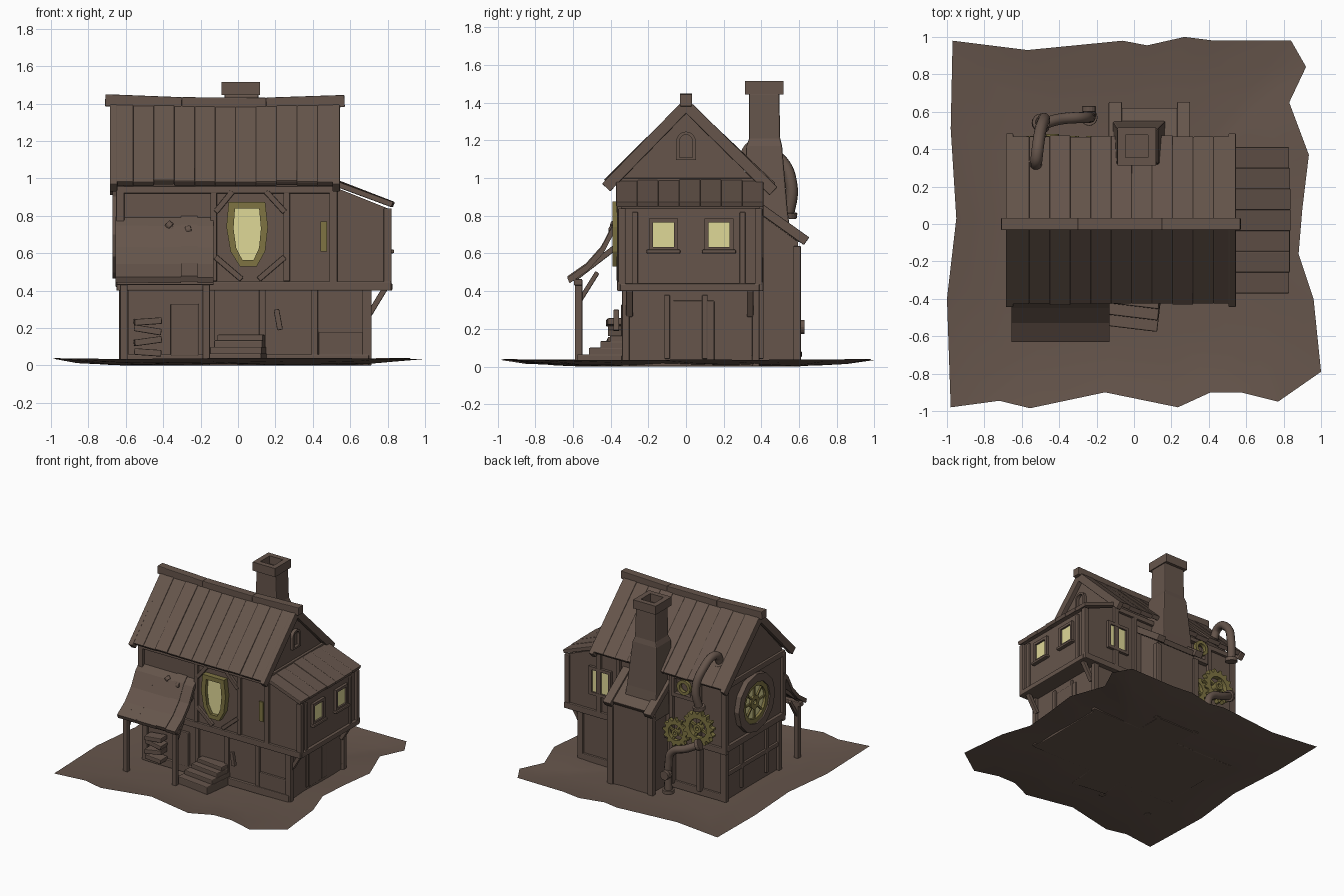
import bpy, bmesh, math, random
from mathutils import Vector, Matrix

if "Cube" in bpy.data.objects:
    bpy.data.objects.remove(bpy.data.objects["Cube"])
random.seed(4)

def material(name, rgb):
    m = bpy.data.materials.new(name)
    m.diffuse_color = (*rgb, 1)
    m.use_nodes = True
    m.node_tree.nodes["Principled BSDF"].inputs["Base Color"].default_value = m.diffuse_color
    return m

WOOD = material("dark brown wood", (0.132, 0.091, 0.071))
BRASS = material("aged brass", (0.21, 0.175, 0.055))
GLASS = material("lit glass", (0.74, 0.69, 0.31))

def finish(name, bm, mat, bevel=0.0, smooth=False):
    bmesh.ops.recalc_face_normals(bm, faces=bm.faces)
    me = bpy.data.meshes.new(name)
    bm.to_mesh(me); bm.free()
    me.materials.append(mat)
    ob = bpy.data.objects.new(name, me)
    bpy.context.collection.objects.link(ob)
    if bevel:
        b = ob.modifiers.new("soft edges", 'BEVEL')
        b.width, b.segments, b.limit_method = bevel, 2, 'ANGLE'
    if smooth:
        bpy.ops.object.select_all(action='DESELECT')
        ob.select_set(True); bpy.context.view_layer.objects.active = ob
        bpy.ops.object.shade_smooth_by_angle(angle=math.radians(40))
    return ob

def box(name, lo, hi, mat=WOOD, bevel=0.006, turn=0):
    lo, hi = Vector(lo), Vector(hi)
    bm = bmesh.new()
    bmesh.ops.create_cube(bm, size=1, matrix=Matrix.Translation((lo + hi) / 2)
                          @ Matrix.Rotation(turn, 4, 'Z') @ Matrix.Diagonal((*(hi - lo), 1)))
    return finish(name, bm, mat, bevel)

def beam(name, p, q, w=0.035, t=0.035, side=(1, 0, 0), mat=WOOD, bevel=0.005):
    """Square timber from p to q; w is measured along 'side'."""
    p, q = Vector(p), Vector(q)
    d = (q - p).normalized()
    s = Vector(side); s = (s - d * s.dot(d)).normalized()
    rot = Matrix((s, d, s.cross(d))).transposed().to_4x4()
    bm = bmesh.new()
    bmesh.ops.create_cube(bm, size=1, matrix=Matrix.Translation((p + q) / 2) @ rot
                          @ Matrix.Diagonal((w, (q - p).length, t, 1)))
    return finish(name, bm, mat, bevel)

# wall planes: map (across, up, outward) to space
def front(y): return lambda u, v, d: (u, y - d, v)
def back(y): return lambda u, v, d: (u, y + d, v)
def left(x): return lambda u, v, d: (x - d, u, v)
def right(x): return lambda u, v, d: (x + d, u, v)

def prism(name, pts, plane, d0, d1, mat=WOOD, bevel=0.0):
    bm = bmesh.new()
    a, b = ([bm.verts.new(plane(u, v, d)) for u, v in pts] for d in (d0, d1))
    n = len(pts)
    bm.faces.new(a); bm.faces.new(b)
    for i in range(n):
        bm.faces.new((a[i], a[(i + 1) % n], b[(i + 1) % n], b[i]))
    return finish(name, bm, mat, bevel)

def band(name, outer, inner, plane, d0, d1, mat, closed=True):
    """Flat ring or arc between two equally long outlines."""
    bm = bmesh.new()
    rows = [[bm.verts.new(plane(u, v, d)) for u, v in o]
            for o, d in ((outer, d0), (outer, d1), (inner, d1), (inner, d0))]
    n = len(outer)
    for i in range(n if closed else n - 1):
        j = (i + 1) % n
        for k in range(4):
            r, s = rows[k], rows[(k + 1) % 4]
            bm.faces.new((r[i], r[j], s[j], s[i]))
    if not closed:
        for i in (0, -1):
            bm.faces.new([r[i] for r in rows])
    return finish(name, bm, mat)

def arc(c, r, a0=0, a1=360, n=32, full=True):
    steps = n if full else n - 1
    return [(c[0] + r * math.cos(math.radians(a0 + (a1 - a0) * i / steps)),
             c[1] + r * math.sin(math.radians(a0 + (a1 - a0) * i / steps))) for i in range(n)]

def gear(name, c, r, plane, d0, d1, teeth=11, mat=BRASS):
    n = teeth * 4
    outer = []
    for i in range(n):
        a, rr = 2 * math.pi * i / n, r if i % 4 < 2 else r * 0.82
        outer.append((c[0] + rr * math.cos(a), c[1] + rr * math.sin(a)))
    band(name, outer, arc(c, r * 0.55, n=n), plane, d0, d1, mat)
    band(name + " hub", arc(c, r * 0.25), arc(c, r * 0.1), plane, d0, d1 + 0.01, mat)
    for k in range(4):
        a = math.pi * k / 2 + 0.4
        p, q = ((c[0] + m * r * math.cos(a), c[1] + m * r * math.sin(a)) for m in (0.2, 0.6))
        m = (d0 + d1) / 2
        beam(name + " spoke", plane(*p, m), plane(*q, m), r * 0.14, r * 0.14, plane(0, 0, 1), mat, 0)

def pipe(name, pts, r, mat=WOOD):
    cu = bpy.data.curves.new(name, 'CURVE')
    cu.dimensions, cu.bevel_depth, cu.bevel_resolution, cu.use_fill_caps = '3D', r, 3, True
    sp = cu.splines.new('BEZIER')
    sp.bezier_points.add(len(pts) - 1)
    for b, p in zip(sp.bezier_points, pts):
        b.co, b.handle_left_type, b.handle_right_type = p, 'AUTO', 'AUTO'
    ob = bpy.data.objects.new(name, cu)
    bpy.context.collection.objects.link(ob)
    bpy.ops.object.select_all(action='DESELECT')
    ob.select_set(True); bpy.context.view_layer.objects.active = ob
    bpy.ops.object.convert(target='MESH')
    ob.data.materials.clear(); ob.data.materials.append(mat)
    for p, q in ((pts[0], pts[1]), (pts[-1], pts[-2])):     # end flanges
        d = (Vector(q) - Vector(p)).normalized()
        bm = bmesh.new()
        bmesh.ops.create_cone(bm, cap_ends=True, segments=16, radius1=r * 1.5, radius2=r * 1.5, depth=0.03,
            matrix=Matrix.Translation(Vector(p) + d * 0.015) @ d.to_track_quat('Z', 'Y').to_matrix().to_4x4())
        finish(name + " flange", bm, mat, 0.004)

def window(name, u0, u1, v0, v1, plane, f=0.025):
    prism(name + " glass", [(u0, v0), (u1, v0), (u1, v1), (u0, v1)], plane, 0, 0.008, GLASS)
    o = [(u0 - f, v0 - f), (u1 + f, v0 - f), (u1 + f, v1 + f), (u0 - f, v1 + f)]
    band(name + " frame", o, [(u0, v0), (u1, v0), (u1, v1), (u0, v1)], plane, 0, 0.022, WOOD)

# ground: ragged sheet that dips to z = 0 in the middle
rim = [(-.97, .98), (-.57, .93), (-.06, .98), (.07, .955), (.27, 1), (.43, .98), (.84, .98), (.92, .84), (.83, .65),
       (.935, .37), (.9, .08), (.88, -.16), (.96, -.4), (1, -.79), (.77, -.95), (.57, -.9), (.41, -.9), (.235, -.98),
       (-.155, -.9), (-.556, -.985), (-.72, -.945), (-.98, -.98), (-1, -.4), (-.95, .03), (-.98, .51)]
bm = bmesh.new()
rings = [[bm.verts.new((x * s, y * s, z + random.uniform(0, j))) for x, y in rim]
         for s, z, j in ((1, .034, .006), (.86, .012, .014), (.7, .003, .01), (.4, 0, .002))]
for a, b in zip(rings, rings[1:]):
    for i in range(len(rim)):
        j = (i + 1) % len(rim)
        bm.faces.new((a[j], a[i], b[i], b[j]))
bm.faces.new(rings[-1])
g = finish("ground", bm, WOOD, smooth=True)
if g.data.polygons[-1].normal.z < 0:
    g.data.flip_normals()

# house bodies
box("lower storey", (-.61, -.32, 0), (.69, .37, .43))
prism("upper storey", [(-.345, .43), (.39, .43), (.39, .955), (0, 1.36), (-.345, .99)], right(0), -.63, .51)
prism("side wing", [(.5, .40), (.80, .40), (.80, .84), (.5, .96)], front(0), .345, -.39)

# main roof planks, barge boards and sagging ridge
for s, ey in ((-1, -.42), (1, .46)):
    ez = 0.975 if s < 0 else .955
    n = 11
    for i in range(n):
        x = -.67 + 1.205 * (i + .5) / n
        sag = .012 * (1 - ((x + .07) / .6) ** 2)
        j = random.uniform(-.006, .004)
        beam("roof plank", (x, ey + s * j, ez + j), (x, 0, 1.405 - sag + j * .5), 1.2 / n + .002, .035)
    for x in (-.665, .525):
        beam("barge board", (x, ey * 1.01, ez - .025), (x, 0, 1.385), .04, .06)
for x0, x1, z0, z1 in ((-.71, -.3, 1.418, 1.402), (-.3, .15, 1.402, 1.4), (.15, .57, 1.4, 1.414)):
    beam("ridge beam", (x0, 0, z0), (x1, 0, z1), .065, .065, (0, 1, 0))

# side wing roof
for i in range(7):
    y = -.37 + .78 * (i + .5) / 7
    j = random.uniform(-.005, .005)
    beam("wing roof plank", (.5, y, .985 + j), (.83 + j, y, .86), .113, .03, (0, 1, 0))

# timber frame: posts, rails and jetty beams
for x, y in ((-.61, -.32), (-.61, .37), (.69, -.32), (.69, .37)):
    box("lower corner post", (x - .025, y - .02, 0), (x + .025, y + .02, .42))
for x, y in ((-.63, -.345), (-.63, .39), (.51, -.345), (.51, .39), (.80, -.34), (.80, .385)):
    box("upper corner post", (x - .022, y - .02, .43), (x + .022, y + .02, .84 if x > .6 else .96))
for y in (-.345, .39):
    box("jetty beam", (-.65, y - .02, .40), (.82, y + .02, .45))
    box("wall plate", (-.65, y - .02, .92), (.52, y + .02, .96))
    box("sole beam", (-.62, (y * .94) - .02, 0), (.7, (y * .94) + .02, .06))
box("left jetty beam", (-.655, -.35, .42), (-.61, .39, .47))
box("left tie beam", (-.65, -.36, .93), (-.61, .39, .975))
box("right jetty beam", (.78, -.35, .40), (.825, .39, .44))
box("gable tie beam", (.5, -.36, .94), (.53, .39, 1.0))
for x in (-.13, .26):
    box("front upper stud", (x - .018, -.362, .45), (x + .018, -.33, .94))
for x in (-.14, .13, .41):
    box("front lower stud", (x - .018, -.336, .04), (x + .018, -.31, .41))
for y in (-.1, .1):
    box("side lower stud", (.68, y - .015, .04), (.703, y + .015, .38))
    box("left lower stud", (-.63, y * 1.6 - .015, .04), (-.6, y * 1.6 + .015, .43))
box("side door", (.68, -.07, .03), (.698, .15, .35))
box("left rail", (-.628, -.32, .2), (-.6, .37, .235))
for y in (-.27, .3):
    beam("wing stud", (.805, y, .42), (.805, y, .82), .03, .02, (0, 1, 0))
for y in (-.3, .34):
    beam("wing brace", (.70, y, .27), (.785, y, .41), .035, .03, (0, 1, 0))
# braces around the tall front window
for (x0, z0), (x1, z1) in (((-.12, .82), (-.03, .93)), ((.25, .82), (.15, .93)),
                           ((-.12, .58), (.02, .46)), ((.25, .58), (.11, .46))):
    beam("front brace", (x0, -.35, z0), (x1, -.35, z1), .035, .03, (0, 1, 0))
box("front panel", (.43, -.337, .05), (.67, -.31, .18))

# tall front window
out = [(-.05, .875), (.145, .875), (.16, .74), (.145, .61), (.10, .53), (.01, .53), (-.04, .61), (-.062, .74)]
ins = [(.05 + (u - .05) * .66, .70 + (v - .70) * .80) for u, v in out]
prism("tall window glass", ins, front(.0), .345, .362, GLASS)
band("tall window frame", out, ins, front(0), .34, .39, BRASS)

# wing windows
window("front wing window", .44, .56, .61, .77, front(.345))
box("front window brass panel", (.44, -.357, .61), (.475, -.345, .77), BRASS, 0)
window("back wing window", .42, .57, .60, .78, back(.39))
for y in (-.12, .175):
    window("side window", y - .055, y + .055, .635, .765, right(.80), .022)
    box("side window sill", (.8, y - .09, .60), (.835, y + .09, .62))

# arched attic window on the gable
arch = [(-.035, 1.11), (.035, 1.11)] + arc((0, 1.195), .035, 0, 180, 9, False)
big = [(-.052, 1.095), (.052, 1.095)] + arc((0, 1.195), .052, 0, 180, 9, False)
band("attic window frame", big, arch, right(.51), 0, .025, WOOD)

# round window on the left gable wall
c = (.04, .70)
band("round window wood ring", arc(c, .235, n=12), arc(c, .17, n=12), left(.0), .62, .672, WOOD)
prism("round window glass", arc(c, .17), left(0), .62, .639, GLASS)
band("round window brass ring", arc(c, .175), arc(c, .13), left(0), .63, .66, BRASS)
band("round window hub", arc(c, .055), arc(c, .02), left(0), .63, .655, BRASS)
for k in range(8):
    a = math.pi * k / 4
    beam("round window spoke", (-.645, c[0] + .04 * math.cos(a), c[1] + .04 * math.sin(a)),
         (-.645, c[0] + .14 * math.cos(a), c[1] + .14 * math.sin(a)), .014, .014, mat=BRASS, bevel=0)

# porch: swept roof planks, posts, braces, lintel
sweep = [(-.63, .475), (-.53, .545), (-.45, .635), (-.39, .75), (-.34, .80)]
for i in range(6):
    x0, j = -.655 + .525 * i / 6, random.uniform(-.005, .005)
    prism("porch roof plank", [(y, z + j) for y, z in sweep] + [(y + .012, z + j - .03) for y, z in sweep[::-1]],
          right(x0), 0, .525 / 6)
for x in (-.61, -.17):
    box("porch post", (x - .02, -.59, 0), (x + .02, -.55, .46))
    beam("porch rafter", (x, -.6, .46), (x, -.34, .66), .03, .03)
    beam("porch brace", (x, -.57, .34), (x, -.47, .5), .025, .025)
box("porch lintel", (-.65, -.595, .43), (-.13, -.55, .465))

# front door, little window, shelves under the porch
box("door", (-.36, -.345, .05), (-.21, -.32, .33))
band("door frame", [(-.39, .04), (-.18, .04), (-.18, .38), (-.39, .38)],
     [(-.36, .04), (-.21, .04), (-.21, .33), (-.36, .33)], front(.32), 0, .04, WOOD)
band("porch window frame", [(-.54, .27), (-.42, .27), (-.42, .365), (-.54, .365)],
     [(-.52, .29), (-.44, .29), (-.44, .345), (-.52, .345)], front(.32), 0, .025, WOOD)
for k, (z, a) in enumerate(((.07, .05), (.13, -.1), (.19, .12), (.235, -.05))):
    beam("stacked board", (-.555, -.37 - .01 * (k % 2), z + a * .1), (-.41, -.37, z - a * .1), .09, .035, (0, 1, 0))

# skewed entrance steps
for y0, z in ((-.56, .065), (-.50, .10), (-.44, .135), (-.39, .165)):
    box("entrance step", (-.13 - (y0 + .47) * -.3, y0, 0), (.14, -.30, z), turn=-.12)

# front machinery
gear("upper front gear", (.30, .69), .088, front(.345), .01, .035)
gear("lower front gear", (.305, .52), .098, front(.345), .01, .045)
d = (.205, .305)
band("dial rim", arc(d, .092), arc(d, .07), front(.32), 0, .04, WOOD)
prism("dial brass half", arc(d, .088, -70, 70, 14, False) + [d], front(.32), 0, .045, BRASS)
prism("dial hub", arc(d, .03, n=16), front(.32), 0, .06, WOOD)
beam("dial lever", (.205, -.37, .3), (.225, -.37, .19), .03, .03)

# brass ornament above the porch
o = (-.395, .82)
band("ornament upper arc", arc(o, .108, -15, 195, 20, False), arc(o, .068, -15, 195, 20, False),
     front(.345), 0, .035, BRASS, False)
band("ornament ring", arc(o, .04), arc(o, .022), front(.345), 0, .04, WOOD)
o = (-.4, .73)
band("ornament lower arc", arc(o, .085, 170, 330, 16, False), arc(o, .05, 170, 330, 16, False),
     front(.345), 0, .06, BRASS, False)
pipe("ornament pipe", [(-.38, -.38, .76), (-.32, -.39, .71), (-.25, -.39, .73)], .014)

# chimney base with lean-to roof, then the stack
prism("chimney base", [(.36, 0), (.595, 0), (.595, .66), (.36, .84)], right(0), -.09, .26)
for y in (-.1, .265):
    beam("lean-to rafter", (y, .36, .865), (y, .64, .665), .07, .05)
    box("base post", (y - .025, .57, 0), (y + .025, .61, .64))
beam("lean-to roof", (.083, .36, .855), (.083, .61, .675), .36, .04)
bm = bmesh.new()
prev = None
for x0, x1, y0, y1, z in ((-.12, .18, .3, .57, .6), (-.11, .16, .31, .54, .82), (-.09, .13, .32, .51, 1.17),
                          (-.075, .115, .335, .5, 1.21), (-.072, .11, .335, .495, 1.45)):
    cur = [bm.verts.new(p) for p in ((x0, y0, z), (x1, y0, z), (x1, y1, z), (x0, y1, z))]
    if prev:
        for i in range(4):
            bm.faces.new((prev[i], prev[(i + 1) % 4], cur[(i + 1) % 4], cur[i]))
    prev = cur
bm.faces.new(prev)
finish("chimney stack", bm, WOOD, .008)
cap = bmesh.new()
sq = lambda r: [(.015 - r, .415 - r), (.015 + r, .415 - r), (.015 + r, .415 + r), (.015 - r, .415 + r)]
cap.free()
band("chimney cap", sq(.102), sq(.06), lambda u, v, d: (u, v, d), 1.445, 1.515, WOOD)

# back wall machinery
gear("small back gear", (-.225, .495), .115, back(.39), .04, .07, 13)
gear("large back gear", (-.435, .59), .14, back(.39), .04, .08, 15)
band("valve panel frame", [(-.37, .77), (-.16, .77), (-.16, .95), (-.37, .95)],
     [(-.34, .80), (-.19, .80), (-.19, .92), (-.34, .92)], back(.39), 0, .035, WOOD)
band("valve ring", arc((-.29, .875), .06), arc((-.29, .875), .035), back(.39), .03, .06, BRASS)
pipe("upper pipe", [(-.525, .30, 1.08), (-.52, .36, 1.17), (-.50, .50, 1.10), (-.48, .56, .96), (-.50, .54, .79)], .032)
pipe("lower pipe", [(-.50, .53, .50), (-.40, .56, .45), (-.27, .57, .39), (-.24, .57, .28), (-.24, .57, .05)], .03)
pipe("drain stub", [(-.24, .63, .21), (-.24, .57, .21)], .025)
for x in (-.4, -.15, .33):
    box("back stud", (x - .018, .36, .04), (x + .018, .412, .93))
